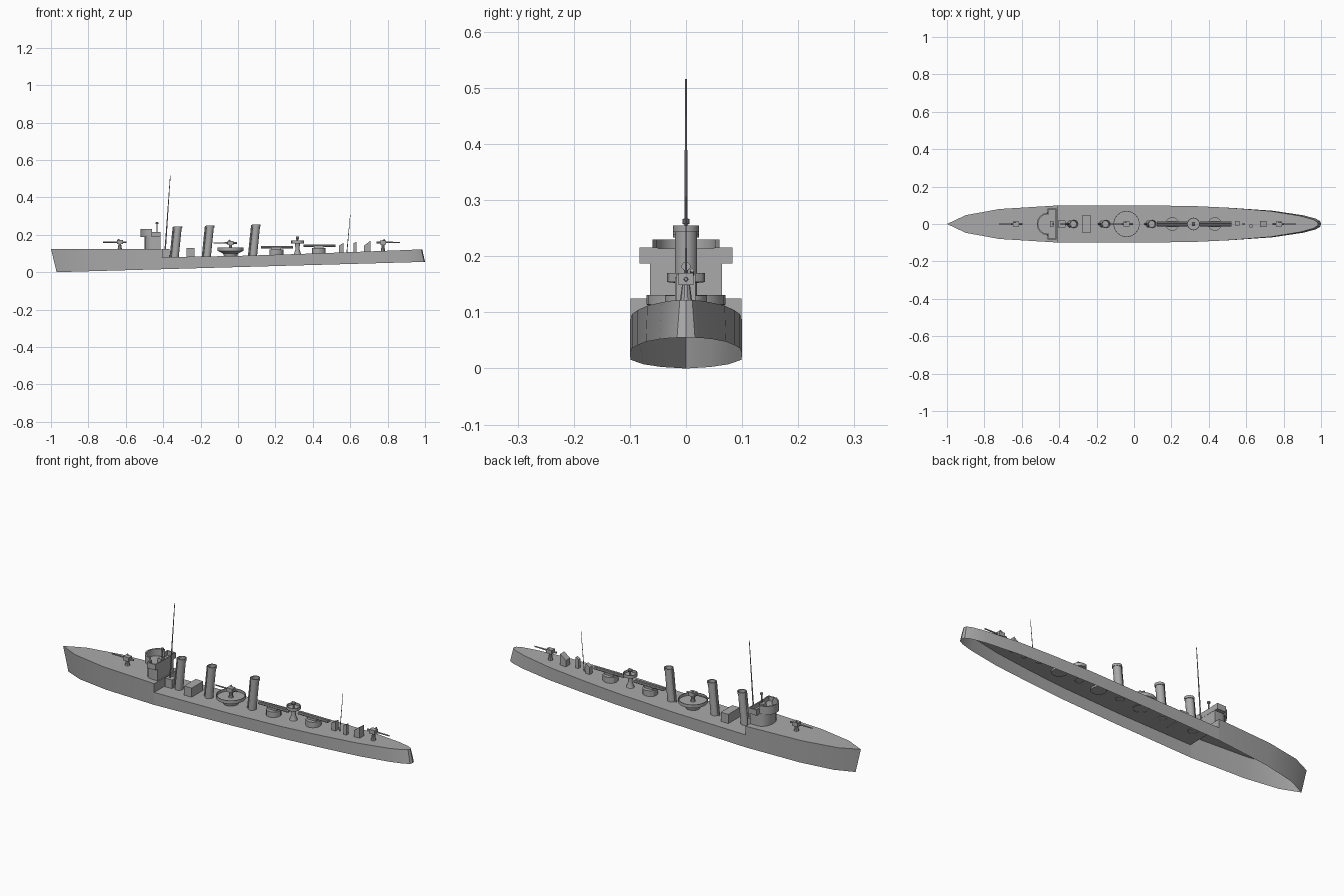
import bpy, bmesh, math
from mathutils import Vector, Matrix

cube = bpy.data.objects.get("Cube")
if cube:
    bpy.data.objects.remove(cube, do_unlink=True)

paint = bpy.data.materials.new("ship grey")
paint.use_nodes = True
paint.diffuse_color = (0.4, 0.4, 0.4, 1)
paint.node_tree.nodes["Principled BSDF"].inputs["Base Color"].default_value = (0.4, 0.4, 0.4, 1)
parts = []


def finish(name, bm, recalc=True):
    bmesh.ops.remove_doubles(bm, verts=bm.verts[:], dist=1e-5)
    if recalc:
        bmesh.ops.recalc_face_normals(bm, faces=bm.faces[:])
    mesh = bpy.data.meshes.new(name)
    bm.to_mesh(mesh)
    bm.free()
    mesh.materials.append(paint)
    ob = bpy.data.objects.new(name, mesh)
    bpy.context.collection.objects.link(ob)
    parts.append(ob)
    return ob


def box(name, x0, x1, y0, y1, z0, z1):
    bm = bmesh.new()
    bmesh.ops.create_cube(bm, size=1)
    for v in bm.verts:
        v.co = Vector(((x0 + x1) / 2 + v.co.x * (x1 - x0),
                       (y0 + y1) / 2 + v.co.y * (y1 - y0),
                       (z0 + z1) / 2 + v.co.z * (z1 - z0)))
    return finish(name, bm)


def rod(name, start, end, r0, r1, sides=8):
    a, b = Vector(start), Vector(end)
    bm = bmesh.new()
    bmesh.ops.create_cone(bm, cap_ends=True, segments=sides, radius1=r0, radius2=r1, depth=(b - a).length)
    turn = (b - a).to_track_quat('Z', 'Y').to_matrix().to_4x4()
    bmesh.ops.transform(bm, matrix=Matrix.Translation((a + b) / 2) @ turn, verts=bm.verts[:])
    return finish(name, bm)


def lathe(name, x, profile, sides=16, rake=0.0):
    """Spin (radius, z) points about a vertical axis, leaning aft with height."""
    bm = bmesh.new()
    vs = [bm.verts.new((r, 0, z)) for r, z in profile]
    es = [bm.edges.new(pair) for pair in zip(vs, vs[1:])]
    bmesh.ops.spin(bm, geom=vs + es, cent=(0, 0, 0), axis=(0, 0, 1), angle=2 * math.pi, steps=sides)
    base = profile[0][1]
    for v in bm.verts:
        v.co.x += x + rake * (v.co.z - base)
    return finish(name, bm)


def prism(name, outline, z0, z1):
    bm = bmesh.new()
    face = bm.faces.new([bm.verts.new((x, y, z0)) for x, y in outline])
    ext = bmesh.ops.extrude_face_region(bm, geom=[face])
    top = [g for g in ext["geom"] if isinstance(g, bmesh.types.BMVert)]
    bmesh.ops.translate(bm, verts=top, vec=(0, 0, z1 - z0))
    bm.faces.ensure_lookup_table()
    return finish(name, bm)


# Hull: open underneath, raised forecastle, raked stem and rounded stern
def keel(x):
    return 0.055 * (x + 0.97) / 1.97


def station(x, half, deck):
    bow = max(0, (-x - 0.41) / 0.59)
    stern = max(0, (x - 0.5) / 0.485)
    xb = x + 0.03 * bow + 0.015 * stern
    hb = half * (1 - 0.1 * bow) + (0.005 * stern if half else 0)
    top = [(x, s * half, deck) for s in (-1, 1)]
    low = [(xb, s * hb, keel(xb)) for s in (-1, 1)]
    return top + low


forecastle = [(-1, 0, .125), (-.9, .047, .125), (-.72, .08, .125), (-.41, .099, .125)]
main_deck = [(-.41, .099, .08), (0, .1, .087), (.32, .096, .097), (.52, .086, .104),
             (.73, .069, .112), (.89, .043, .118), (.955, .025, .121), (.98, .011, .122), (.985, 0, .122)]
bm = bmesh.new()


def face(*pts):
    clean = [p for i, p in enumerate(pts) if p not in pts[:i]]
    if len(clean) > 2:
        bm.faces.new([bm.verts.new(p) for p in clean])


for section in (forecastle, main_deck):
    for a, b in zip(section, section[1:]):
        r0, l0, br0, bl0 = station(*a)
        r1, l1, br1, bl1 = station(*b)
        face(r0, r1, l1, l0)
        face(br0, br1, r1, r0)
        face(l0, l1, bl1, bl0)
hi, lo = station(*forecastle[-1]), station(*main_deck[0])
face(lo[0], lo[1], hi[1], hi[0])
finish("hull", bm, recalc=False)


# Bridge: rounded house carrying an open bulwarked platform with wings
def rounded(front, back, half, flat):
    pts = [(back, -half), (back, half)]
    for i in range(9):
        t = math.pi / 2 - math.pi * i / 8
        pts.append((flat - (flat - front) * math.cos(t), half * math.sin(t)))
    return pts


prism("bridge_house", rounded(-.5, -.415, .064, -.455), .124, .19)
prism("bridge_floor", rounded(-.52, -.415, .06, -.46), .187, .194)
bm = bmesh.new()
outer, inner = rounded(-.52, -.45, .06, -.46)[2:], rounded(-.513, -.45, .053, -.46)[2:]
for i in range(len(outer) - 1):
    o0, o1, i0, i1 = outer[i], outer[i + 1], inner[i], inner[i + 1]
    for (a, za), (b, zb) in (((o0, .188), (o0, .23)), ((o0, .23), (i0, .23)), ((i0, .23), (i0, .188))):
        c = {o0: o1, i0: i1}
        face((*a, za), (*c[a], za), (*c[b], zb), (*b, zb))
finish("bridge_bulwark", bm)
for side, word in ((-1, "right"), (1, "left")):
    y0, y1 = sorted((side * .05, side * .082))
    box(word + "_wing_floor", -.458, -.415, y0, y1, .187, .193)
    box(word + "_wing_front", -.462, -.456, y0, y1, .187, .216)
    box(word + "_wing_back", -.42, -.414, y0, y1, .187, .216)
    e0, e1 = sorted((side * .077, side * .083))
    box(word + "_wing_end", -.462, -.414, e0, e1, .187, .216)
box("bridge_back_wall", -.42, -.414, -.05, .05, .187, .214)
rod("signal_lamp_post", (-.433, 0, .19), (-.433, 0, .26), .004, .003)
lathe("signal_lamp", -.433, [(0, .255), (.007, .258), (.007, .266), (0, .269)], 10)
box("chart_table", -.45, -.43, -.015, .015, .19, .215)

# Masts
rod("fore_mast", (-.392, 0, .08), (-.362, 0, .516), .004, .0015)
rod("aft_mast", (.582, 0, .105), (.6, 0, .306), .0022, .001, 6)

# Deckhouses
box("mast_house", -.405, -.365, -.018, .018, .08, .125)
box("midship_house", -.275, -.232, -.047, .047, .08, .13)

# Funnels: open raked tubes with a rim and a steam pipe on the fore side
for n, (x, z0, z1) in enumerate(((-.337, .08, .245), (-.165, .083, .25), (.082, .088, .255)), 1):
    rim = z1 - .012
    lathe(f"funnel_{n}", x, [(.02, z0), (.02, rim), (.023, rim), (.023, z1), (.018, z1), (.018, z1 - .05), (0, z1 - .05)],
          16, .1)
    rod(f"steam_pipe_{n}", (x - .024, 0, z0), (x - .024 + .1 * (z1 - z0), 0, z1 - .004), .005, .005)


# Guns on tapered pedestals
def gun(name, x, deck, aim, d):
    rod(name + "_pedestal", (x, 0, deck), (x, 0, aim), .012, .006, 10)
    box(name + "_mount", x - .016, x + .016, -.013, .013, aim - .008, aim + .013)
    rod(name + "_barrel", (x - d * .035, 0, aim + .002), (x + d * .09, 0, aim + .002), .005, .003)
    rod(name + "_sight", (x, .011, aim + .01), (x + d * .01, .011, aim + .018), .004, .004, 6)


gun("bow_gun", -.632, .124, .158, -1)
gun("midship_gun", -.04, .115, .154, -1)
gun("stern_gun", .775, .112, .157, 1)

# Round midship gun platform
lathe("gun_platform", -.04, [(.035, .084), (.04, .1), (.07, .114), (.07, .131), (.067, .131), (.067, .118), (0, .118)], 24)

# Torpedo mounts
for n, (x, z) in enumerate(((.205, .092), (.432, .1)), 1):
    lathe(f"torpedo_base_{n}", x, [(0, z - .006), (.037, z - .006), (.037, z + .03), (0, z + .03)], 12)
    for side in (-1, 1):
        rod(f"torpedo_tube_{n}_{'left' if side > 0 else 'right'}", (x - .082, side * .0065, z + .042),
            (x + .088, side * .0065, z + .042), .0065, .0065, 8)
    box(f"torpedo_cradle_{n}", x - .025, x + .025, -.015, .015, z + .028, z + .04)

# Searchlight platform
lathe("searchlight_platform", .318,
      [(.02, .095), (.01, .125), (.014, .152), (.034, .154), (.034, .17), (.031, .17), (.031, .158), (0, .158)], 12)
rod("searchlight_post", (.318, 0, .157), (.318, 0, .177), .004, .004)
rod("searchlight", (.309, 0, .182), (.327, 0, .182), .008, .008, 10)

# Aft hatch housings with tops sloping up toward the stern
for name, x0, x1, y, half, z0, top, drop in (
        ("companionway", .54, .563, .004, .011, .1, .155, .012),
        ("ventilator", .618, .634, -.012, .008, .104, .163, .008),
        ("aft_housing", .675, .708, 0, .017, .107, .168, .025)):
    ob = box(name, x0, x1, y - half, y + half, z0, top)
    for v in ob.data.vertices:
        if v.co.z > z0 + .01 and v.co.x < (x0 + x1) / 2:
            v.co.z -= drop

# Shading
bpy.ops.object.select_all(action='DESELECT')
for ob in parts:
    ob.select_set(True)
bpy.context.view_layer.objects.active = parts[0]
bpy.ops.object.shade_smooth_by_angle(angle=math.radians(30))
